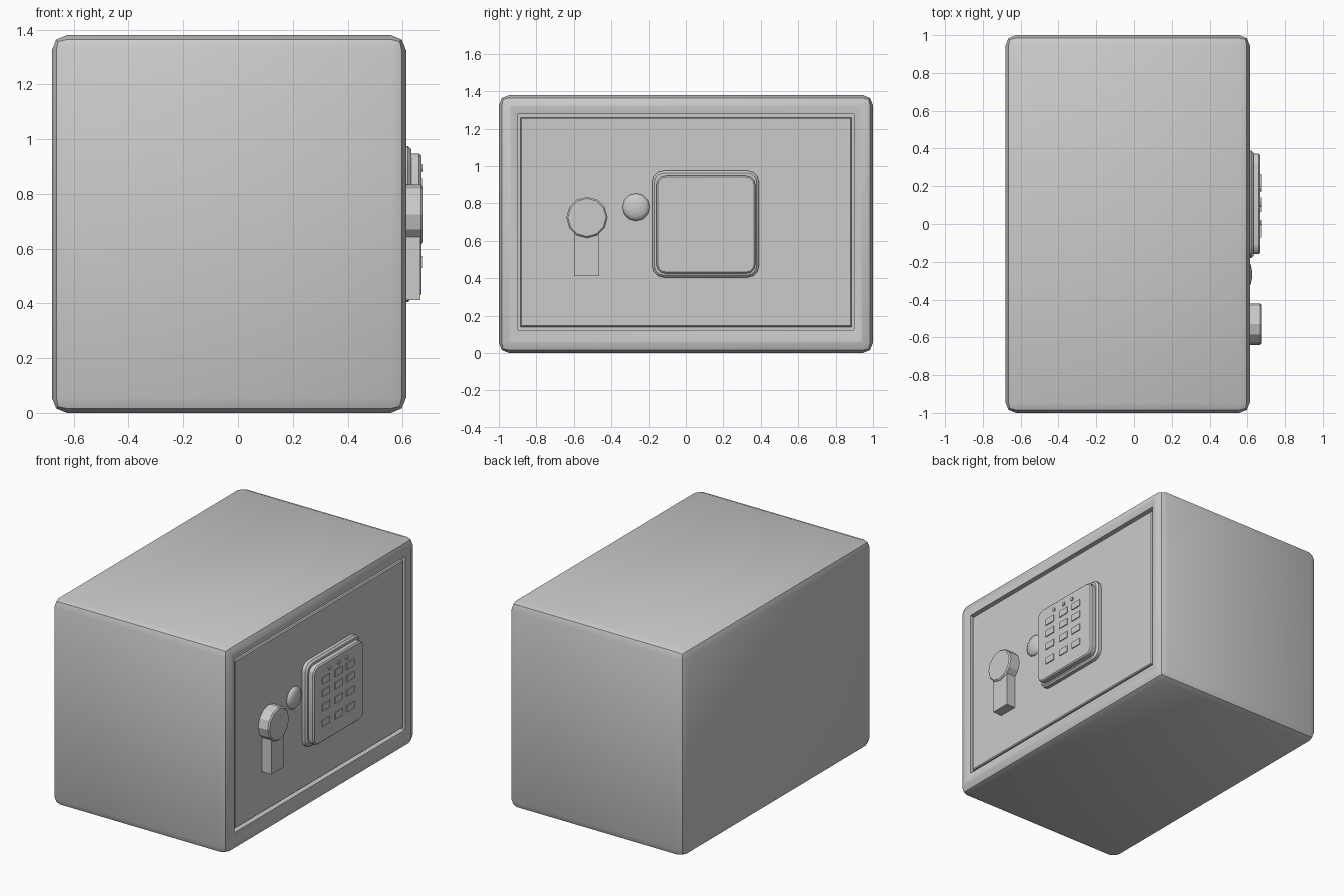
import bpy, bmesh, math
from mathutils import Matrix

if "Cube" in bpy.data.objects:
    bpy.data.objects.remove(bpy.data.objects["Cube"])


def finish(bm, name, angle=35, smooth=True):
    me = bpy.data.meshes.new(name)
    bmesh.ops.recalc_face_normals(bm, faces=bm.faces)
    bm.to_mesh(me)
    bm.free()
    ob = bpy.data.objects.new(name, me)
    bpy.context.collection.objects.link(ob)
    if smooth:
        bpy.ops.object.select_all(action='DESELECT')
        ob.select_set(True)
        bpy.context.view_layer.objects.active = ob
        bpy.ops.object.shade_smooth_by_angle(angle=math.radians(angle))
    return ob


def box_bm(x, y, z):
    """Box from (min, max) pairs."""
    bm = bmesh.new()
    bmesh.ops.create_cube(bm, size=1)
    for v in bm.verts:
        v.co = [lim[0] if c < 0 else lim[1] for c, lim in zip(v.co, (x, y, z))]
    return bm


def bevel(bm, edges, width, segments):
    bmesh.ops.bevel(bm, geom=edges, offset=width, segments=segments,
                    profile=0.5, affect='EDGES')


def box(name, x, y, z):
    return finish(box_bm(x, y, z), name, smooth=False)


def pad(name, x, y, z, corner, rim):
    """Plate with rounded corners and a chamfered front rim."""
    bm = box_bm(x, y, z)
    bevel(bm, [e for e in bm.edges
               if abs(e.verts[0].co.x - e.verts[1].co.x) > 1e-4], corner, 3)
    bevel(bm, [e for e in bm.edges
               if all(v.co.x > x[1] - 1e-4 for v in e.verts)], rim, 1)
    return finish(bm, name, 30)


def disc(name, x, y, z, r, sides, rim=0.0):
    """Cylinder along x with optional chamfered front."""
    bm = bmesh.new()
    m = Matrix.Translation(((x[0] + x[1]) / 2, y, z)) @ Matrix.Rotation(math.pi / 2, 4, 'Y')
    bmesh.ops.create_cone(bm, cap_ends=True, segments=sides, radius1=r, radius2=r,
                          depth=x[1] - x[0], matrix=m)
    if rim:
        bevel(bm, [e for e in bm.edges
                   if all(v.co.x > x[1] - 1e-4 for v in e.verts)], rim, 1)
    return finish(bm, name, smooth=False)


DOOR = 0.597

# Safe body: rounded box with sloped front frame and door recess
bm = box_bm((-0.68, 0.613), (-1, 1), (0, 1.38))
bevel(bm, bm.edges[:], 0.055, 2)
front = max(bm.faces, key=lambda f: f.calc_center_median().x)
for half_y, z0, z1, x in ((0.935, 0.065, 1.32, 0.613),
                          (0.898, 0.122, 1.278, 0.602),
                          (0.897, 0.123, 1.277, 0.565)):
    bmesh.ops.inset_individual(bm, faces=[front], thickness=0.001)
    for v in front.verts:
        v.co = (x, math.copysign(half_y, v.co.y), z0 if v.co.z < 0.69 else z1)
finish(bm, "safe_body", 40)

# Door panel
bm = box_bm((0.56, DOOR), (-0.885, 0.885), (0.14, 1.26))
bevel(bm, [e for e in bm.edges if all(v.co.x > 0.59 for v in e.verts)], 0.006, 1)
finish(bm, "door", smooth=False)

# Keypad housing
pad("keypad_base", (DOOR - 0.01, 0.632), (-0.18, 0.39), (0.405, 0.975), 0.06, 0.012)
pad("keypad_panel", (0.625, 0.668), (-0.158, 0.372), (0.425, 0.948), 0.05, 0.008)

# Keys and indicator lights
for row, z in enumerate((0.835, 0.752, 0.657, 0.552)):
    for col, y in enumerate((-0.032, 0.102, 0.225)):
        box(f"key_{row}_{col}", (0.66, 0.674), (y - 0.039, y + 0.039), (z - 0.022, z + 0.022))
for i, y in enumerate((0.008, 0.104, 0.186)):
    disc(f"indicator_{i}", (0.66, 0.675), y, 0.894, 0.013, 8)

# Turning handle
disc("handle_hub", (DOOR - 0.01, 0.675), -0.53, 0.725, 0.11, 12, 0.008)
box("handle_lever", (DOOR - 0.01, 0.665), (-0.598, -0.464), (0.413, 0.7))

# Domed lock cover
bm = bmesh.new()
bmesh.ops.create_uvsphere(bm, u_segments=12, v_segments=8, radius=1,
                          matrix=Matrix.Translation((DOOR, -0.267, 0.78))
                          @ Matrix.Diagonal((0.028, 0.074, 0.074, 1))
                          @ Matrix.Rotation(math.pi / 2, 4, 'Y'))
finish(bm, "lock_cover", 60)
